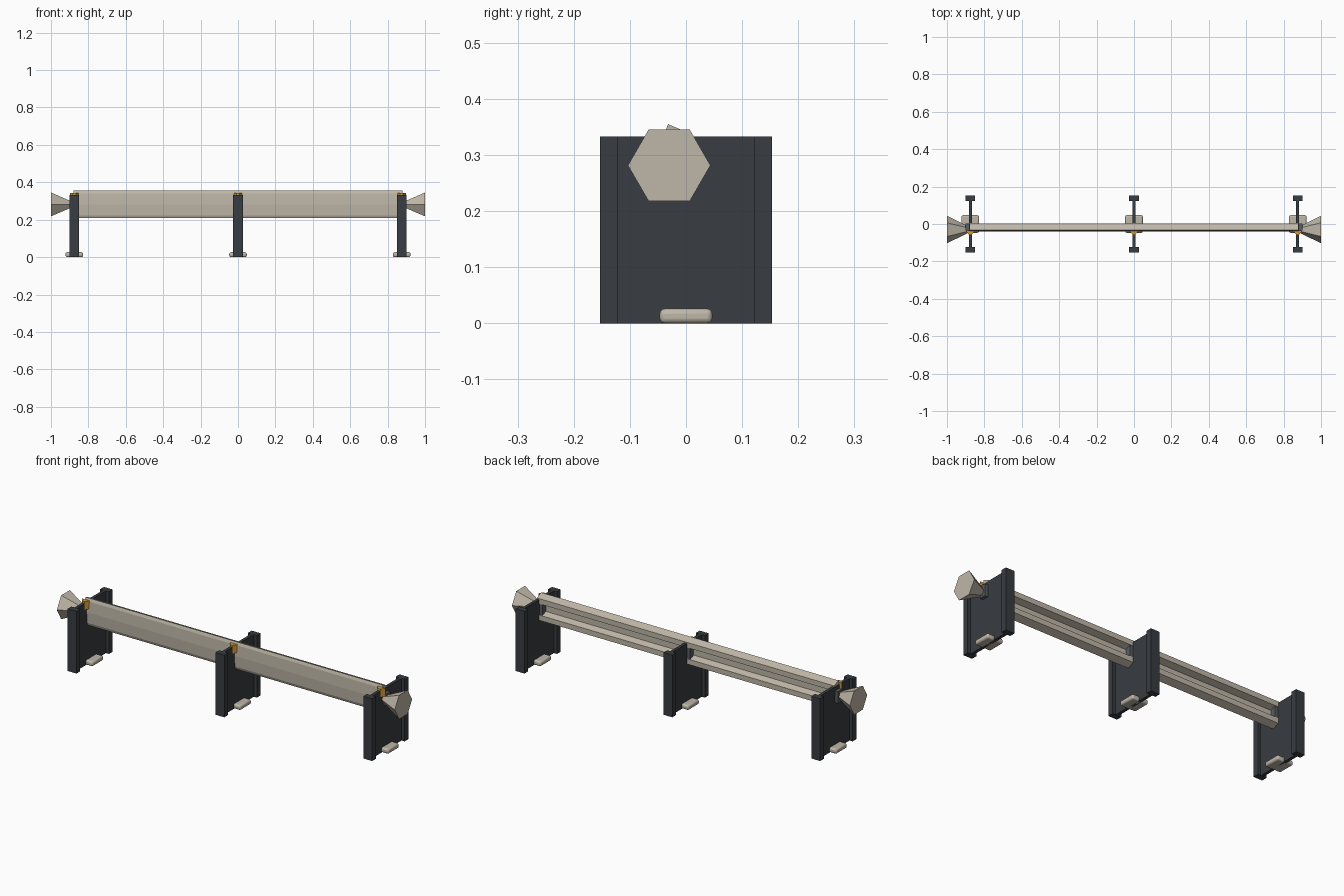
import bpy, bmesh, math

if "Cube" in bpy.data.objects:
    bpy.data.objects.remove(bpy.data.objects["Cube"])


def material(name, rgb):
    m = bpy.data.materials.new(name)
    m.diffuse_color = (*rgb, 1)
    m.use_nodes = True
    m.node_tree.nodes["Principled BSDF"].inputs["Base Color"].default_value = m.diffuse_color
    return m


BEIGE = material("beige_metal", (0.52, 0.47, 0.39))
DARK = material("dark_steel", (0.04, 0.045, 0.052))
GREY = material("grey_steel", (0.10, 0.11, 0.125))
ORANGE = material("amber", (0.65, 0.33, 0.04))


def finish(name, bm, mat):
    bmesh.ops.recalc_face_normals(bm, faces=bm.faces)
    mesh = bpy.data.meshes.new(name)
    bm.to_mesh(mesh)
    bm.free()
    mesh.materials.append(mat)
    ob = bpy.data.objects.new(name, mesh)
    bpy.context.collection.objects.link(ob)
    return ob


def loft(name, rings, mat):
    """Skin matching rings of points and cap both ends."""
    bm = bmesh.new()
    vs = [[bm.verts.new(p) for p in ring] for ring in rings]
    n = len(vs[0])
    for a, b in zip(vs, vs[1:]):
        for i in range(n):
            j = (i + 1) % n
            bm.faces.new((a[i], a[j], b[j], b[i]))
    bm.faces.new(vs[0])
    bm.faces.new(vs[-1])
    return finish(name, bm, mat)


def box(name, lo, hi, mat, bevel=0):
    (x0, y0, z0), (x1, y1, z1) = lo, hi
    ob = loft(name, [[(x0, y0, z), (x1, y0, z), (x1, y1, z), (x0, y1, z)]
                     for z in (z0, z1)], mat)
    if bevel:
        mod = ob.modifiers.new("rounding", 'BEVEL')
        mod.width = bevel
        mod.segments = 3
    return ob


# Long rail: slim front face, two hollow-backed ridges around a rear channel
ZC = 0.2815
upper = [(-0.041, 0), (-0.038, 0.058), (-0.032, 0.0735), (0.004, 0.058),
         (0.004, 0.030), (-0.028, 0.018)]
profile = upper + [(y, -z) for y, z in reversed(upper[1:])]
loft("rail", [[(x, y, ZC + z) for y, z in profile] for x in (-0.88, 0.88)], BEIGE)

# Three I-section posts with foot, bracket and reflector
t, w, fl = 0.008, 0.026, 0.122
half = [(w, -0.153), (w, -fl), (t, -fl), (t, fl), (w, fl), (w, 0.153)]
section = half + [(-x, y) for x, y in reversed(half)]
for label, cx in (("left", -0.875), ("middle", 0), ("right", 0.875)):
    loft(label + "_post", [[(cx + x, y, z) for x, y in section]
                           for z in (0, 0.333)], DARK)
    foot = box(label + "_foot", (cx - 0.047, -0.047, 0), (cx + 0.047, 0.047, 0.026),
               BEIGE, 0.009)
    bpy.context.view_layer.objects.active = foot
    foot.select_set(True)
    bpy.ops.object.shade_smooth_by_angle(angle=math.radians(40))
    foot.select_set(False)
    box(label + "_bracket", (cx - 0.026, -0.034, 0.25), (cx + 0.026, 0.002, 0.313), GREY)
    # wedge reflector on the front of the rail
    loft(label + "_reflector",
         [[(cx - 0.023, -0.036, z), (cx - 0.008, -0.058, z),
           (cx + 0.008, -0.058, z), (cx + 0.023, -0.036, z)]
          for z in (0.30, 0.344)], ORANGE)

# Flared hexagonal ends
for label, s in (("left", -1), ("right", 1)):
    loft(label + "_flare",
         [[(s * x, -0.03 + r * math.cos(k * math.pi / 3),
            ZC + r * math.sin(k * math.pi / 3)) for k in range(6)]
          for x, r in ((0.88, 0.014), (1.0, 0.0735))], BEIGE)
